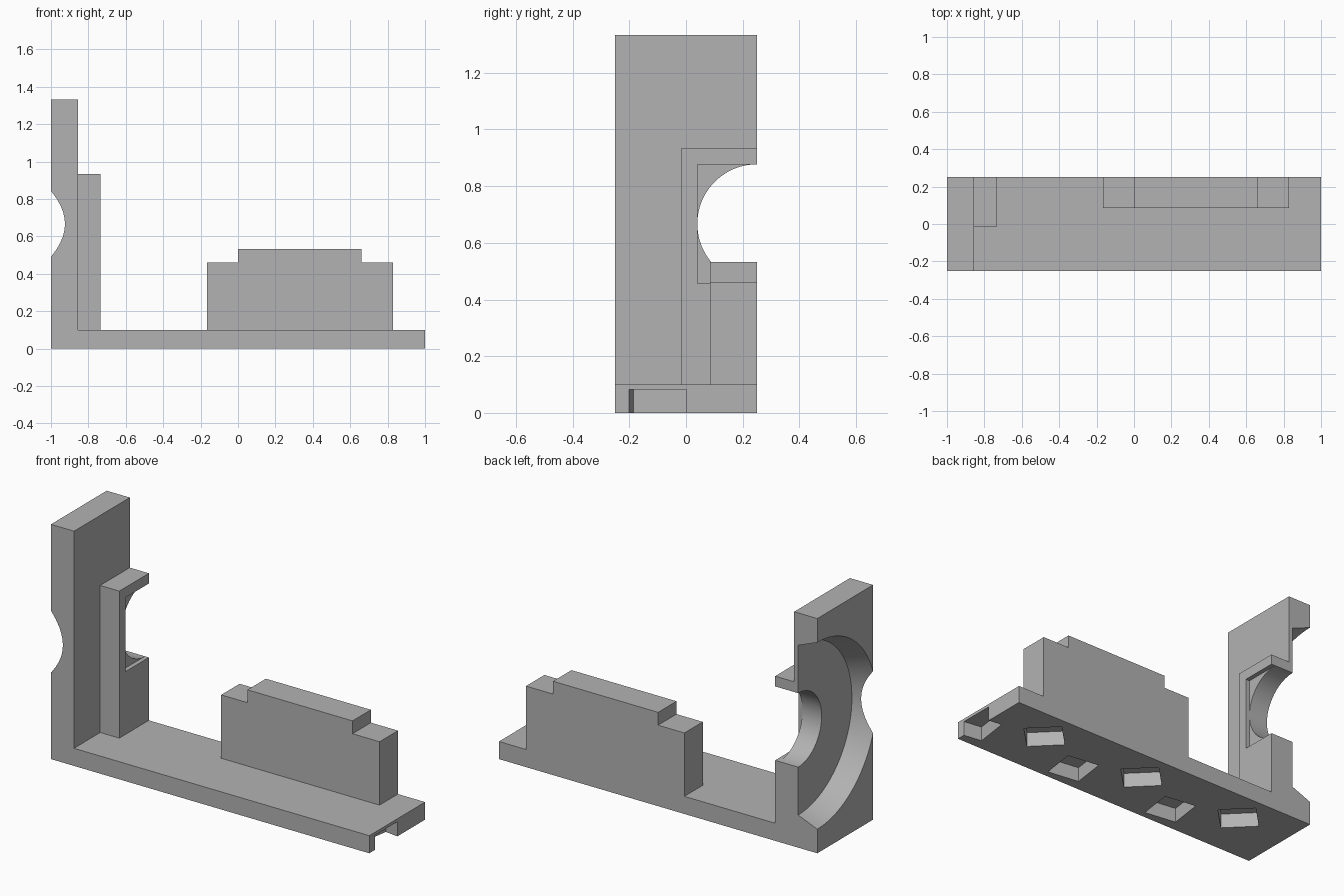
import bpy, bmesh, math
from mathutils import Matrix, Vector

if "Cube" in bpy.data.objects:
    bpy.data.objects.remove(bpy.data.objects["Cube"], do_unlink=True)

grey = bpy.data.materials.new("plain grey")
grey.use_nodes = True
grey.diffuse_color = (0.45, 0.45, 0.45, 1)
grey.node_tree.nodes["Principled BSDF"].inputs["Base Color"].default_value = (0.45, 0.45, 0.45, 1)

BACK = 0.25      # back plane, also holds the axis of the round openings
AXIS_Z = 0.667   # height of that axis
HOLE_R = 0.21


def finish(name, bm):
    bmesh.ops.recalc_face_normals(bm, faces=bm.faces)
    mesh = bpy.data.meshes.new(name)
    bm.to_mesh(mesh)
    bm.free()
    mesh.materials.append(grey)
    obj = bpy.data.objects.new(name, mesh)
    bpy.context.collection.objects.link(obj)
    return obj


def extrude_profile(name, points, y0, y1):
    """Extrude an x-z outline from y0 to y1."""
    bm = bmesh.new()
    face = bm.faces.new([bm.verts.new((x, y0, z)) for x, z in points])
    out = bmesh.ops.extrude_face_region(bm, geom=[face])
    moved = [v for v in out["geom"] if isinstance(v, bmesh.types.BMVert)]
    bmesh.ops.translate(bm, verts=moved, vec=(0, y1 - y0, 0))
    return finish(name, bm)


def box(name, x0, x1, y0, y1, z0, z1, turn=0):
    """Box, optionally turned about its own vertical axis."""
    bm = bmesh.new()
    centre = Vector(((x0 + x1) / 2, (y0 + y1) / 2, (z0 + z1) / 2))
    matrix = (Matrix.Translation(centre) @ Matrix.Rotation(math.radians(turn), 4, 'Z')
              @ Matrix.Diagonal((x1 - x0, y1 - y0, z1 - z0, 1)))
    bmesh.ops.create_cube(bm, size=1, matrix=matrix)
    return finish(name, bm)


def cone_x(name, x0, x1, r0, r1):
    """Cylinder or cone lying along x on the shared axis."""
    bm = bmesh.new()
    matrix = Matrix.Translation(((x0 + x1) / 2, BACK, AXIS_Z)) @ Matrix.Rotation(math.pi / 2, 4, 'Y')
    bmesh.ops.create_cone(bm, cap_ends=True, segments=96, radius1=r0, radius2=r1,
                          depth=x1 - x0, matrix=matrix)
    return finish(name, bm)


def cut(target, cutter):
    mod = target.modifiers.new("cut", 'BOOLEAN')
    mod.operation = 'DIFFERENCE'
    mod.solver = 'EXACT'
    mod.object = cutter
    bpy.context.view_layer.update()
    bpy.context.view_layer.objects.active = target
    bpy.ops.object.modifier_apply(modifier=mod.name)
    bpy.data.objects.remove(cutter, do_unlink=True)


# Base plate and upright wall in one L-shaped piece
frame = extrude_profile("base_and_wall", [(-1, 0), (1, 0), (1, 0.1), (-0.855, 0.1),
                                          (-0.855, 1.333), (-1, 1.333)], -BACK, BACK)
# Block against the inside of the wall
block = box("bearing_block", -0.855, -0.735, -0.015, BACK, 0.1, 0.935)
# Stepped block on the base
extrude_profile("stepped_block", [(-0.165, 0.1), (0.83, 0.1), (0.83, 0.46), (0.66, 0.46),
                                  (0.66, 0.533), (0, 0.533), (0, 0.46), (-0.165, 0.46)],
                0.085, BACK)

# Tapered recess in the outer side of the wall
slope = 0.4
cut(frame, cone_x("recess_cutter", -1.1, -0.88, 0.53 + 0.1 * slope, 0.53 - 0.12 * slope))
# Round hole through wall and block, square pocket on the inner side
for part in (frame, block):
    cut(part, cone_x("hole_cutter", -0.95, -0.7, HOLE_R, HOLE_R))
cut(block, box("square_cutter", -0.76, -0.7, BACK - HOLE_R, BACK + 0.1,
               AXIS_Z - HOLE_R, AXIS_Z + HOLE_R))

# Two staggered rows of square pockets under the base
for i in range(3):
    for start, y, turn in ((-1 / 3, -0.1, -8), (-2 / 3, 0.06, 45)):
        x = start + i * 2 / 3
        cut(frame, box("pocket_cutter", x - 0.095, x + 0.095, y - 0.1, y + 0.1,
                       -0.05, 0.083, turn))

# Smooth the round walls, keep corners sharp
for part in (frame, block):
    bpy.ops.object.select_all(action='DESELECT')
    part.select_set(True)
    bpy.context.view_layer.objects.active = part
    bpy.ops.object.shade_smooth_by_angle(angle=math.radians(20))
